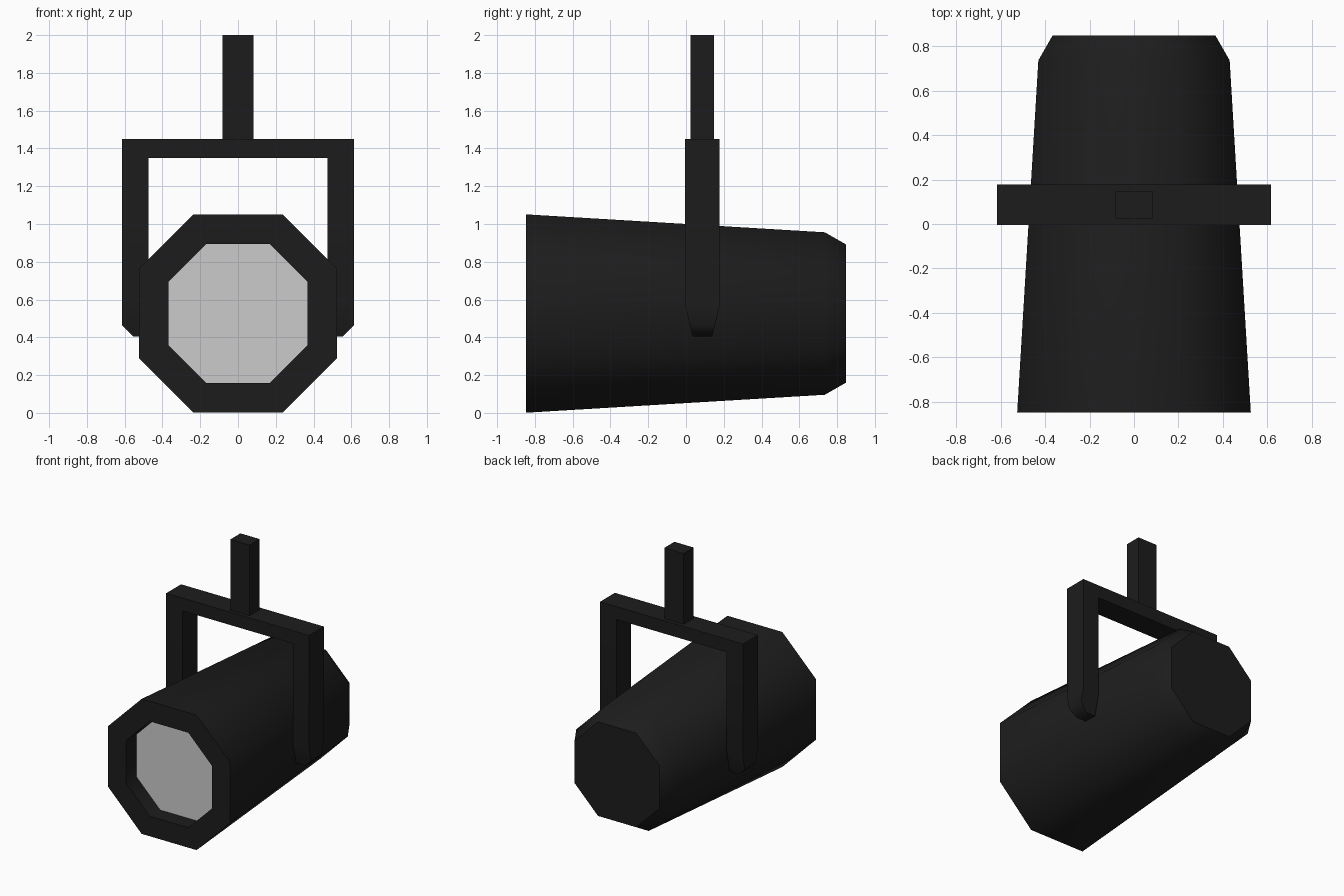
import bpy, bmesh
from math import radians

if "Cube" in bpy.data.objects:
    bpy.data.objects.remove(bpy.data.objects["Cube"])


def loft(name, rings, cap_start, cap_end, mat=None, mirror=False):
    """Skin a list of equal-length vertex rings."""
    bm = bmesh.new()
    vs = [[bm.verts.new(p) for p in ring] for ring in rings]
    n = len(rings[0])
    for a, b in zip(vs, vs[1:]):
        for i in range(n):
            j = (i + 1) % n
            bm.faces.new((a[i], a[j], b[j], b[i]))
    if cap_start:
        bm.faces.new(vs[0][::-1])
    if cap_end:
        bm.faces.new(vs[-1])
    bmesh.ops.recalc_face_normals(bm, faces=bm.faces)
    me = bpy.data.meshes.new(name)
    bm.to_mesh(me)
    bm.free()
    ob = bpy.data.objects.new(name, me)
    bpy.context.collection.objects.link(ob)
    if mat:
        me.materials.append(mat)
    if mirror:
        ob.modifiers.new("mirror", "MIRROR")
    bpy.ops.object.select_all(action="DESELECT")
    ob.select_set(True)
    bpy.context.view_layer.objects.active = ob
    bpy.ops.object.shade_smooth_by_angle(angle=radians(50))
    return ob


def octagon(y, r, k=0.45, cz=0.526):
    c = r * k
    pts = [(c, r), (r, c), (r, -c), (c, -r), (-c, -r), (-r, -c), (-r, c), (-c, r)]
    return [(x, y, cz + z) for x, z in pts]


def section(outer, inner, y0, y1):
    return [(outer[0], y0, outer[1]), (outer[0], y1, outer[1]),
            (inner[0], y1, inner[1]), (inner[0], y0, inner[1])]


def rect(z, x, y0, y1):
    return [(-x, y0, z), (x, y0, z), (x, y1, z), (-x, y1, z)]


black = bpy.data.materials.new("black_metal")
black.diffuse_color = (0.012, 0.012, 0.012, 1)
black.use_nodes = True
black.node_tree.nodes["Principled BSDF"].inputs["Base Color"].default_value = black.diffuse_color

# Tapered lamp housing with recessed front opening and chamfered back
loft("lamp_housing", [octagon(-0.71, 0.369), octagon(-0.847, 0.369),
                      octagon(-0.847, 0.525), octagon(0.735, 0.43),
                      octagon(0.847, 0.366)], False, True, black)

# Lens at the bottom of the recess
loft("lens", [octagon(-0.72, 0.369), octagon(-0.70, 0.369)], True, True)

# U-shaped yoke: half crossbar and arm with tapered tip, mirrored
Y0, Y1 = -0.004, 0.178
loft("yoke", [section((0, 1.45), (0, 1.35), Y0, Y1),
              section((0.615, 1.45), (0.475, 1.35), Y0, Y1),
              section((0.615, 0.57), (0.475, 0.57), Y0, Y1),
              section((0.615, 0.465), (0.475, 0.465), 0.02, 0.154),
              section((0.555, 0.405), (0.475, 0.405), 0.036, 0.138)],
     False, True, black, mirror=True)

# Hanging stem
loft("stem", [rect(1.42, 0.083, 0.024, 0.148), rect(2.0, 0.083, 0.024, 0.148)],
     True, True, black)
